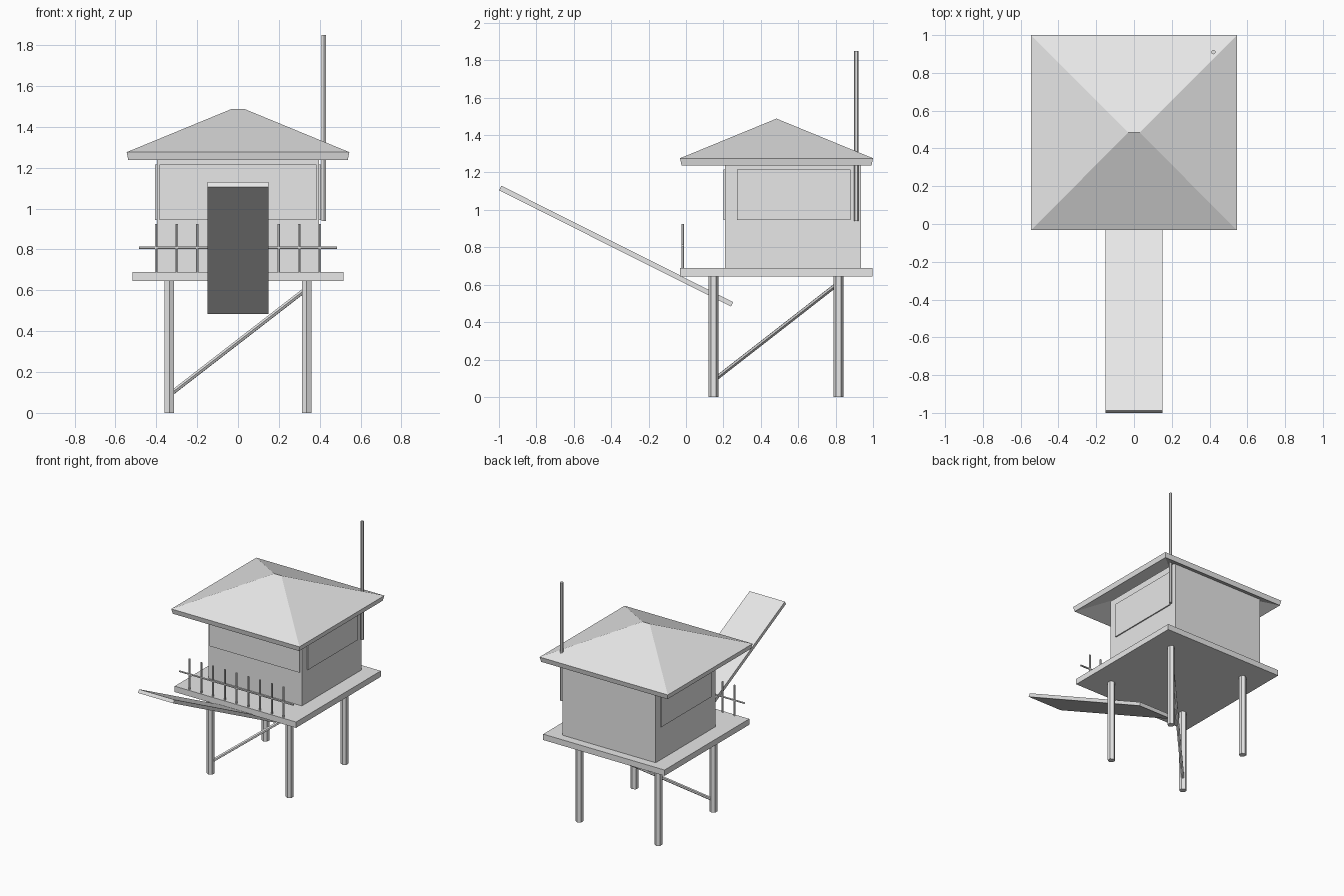
import bpy, bmesh, math
from mathutils import Vector

if "Cube" in bpy.data.objects:
    bpy.data.objects.remove(bpy.data.objects["Cube"])

mat = bpy.data.materials.new("light grey")
mat.diffuse_color = (0.8, 0.8, 0.8, 1)
mat.use_nodes = True
mat.node_tree.nodes["Principled BSDF"].inputs["Base Color"].default_value = mat.diffuse_color

def finish(name, bm):
    bmesh.ops.recalc_face_normals(bm, faces=bm.faces)
    me = bpy.data.meshes.new(name)
    bm.to_mesh(me)
    bm.free()
    me.materials.append(mat)
    ob = bpy.data.objects.new(name, me)
    bpy.context.collection.objects.link(ob)
    return ob

def box(name, lo, hi):
    lo, hi = Vector(lo), Vector(hi)
    bm = bmesh.new()
    bmesh.ops.create_cube(bm, size=1)
    for v in bm.verts:
        v.co = Vector(a * b for a, b in zip(v.co, hi - lo)) + (lo + hi) / 2
    return finish(name, bm)

def rod(name, a, b, r):
    # six-sided rod from a to b
    a, b = Vector(a), Vector(b)
    d = b - a
    bm = bmesh.new()
    bmesh.ops.create_cone(bm, cap_ends=True, segments=6, radius1=r, radius2=r, depth=d.length)
    # put a corner on the y axis, whatever the starting angle of the primitive
    c = max(v.co.y for v in bm.verts)
    if c < r * 0.95:
        for v in bm.verts:
            v.co.x, v.co.y = -v.co.y, v.co.x
    if d.x or d.y:
        q = d.to_track_quat('Z', 'Y')
        for v in bm.verts:
            v.co = q @ v.co
    for v in bm.verts:
        v.co += (a + b) / 2
    return finish(name, bm)

# Platform and cabin
box("platform", (-0.516, -0.032, 0.645), (0.516, 0.998, 0.69))
box("cabin", (-0.397, 0.209, 0.69), (0.397, 0.935, 1.27))

# Shutter panels on front and both sides
box("front_window", (-0.383, 0.2, 0.945), (0.383, 0.2095, 1.215))
for s, side in ((-1, "left"), (1, "right")):
    x = sorted((s * 0.3965, s * 0.406))
    box(side + "_window", (x[0], 0.272, 0.945), (x[1], 0.879, 1.215))

# Legs and the single diagonal brace
for x, side in ((-0.336, "left"), (0.336, "right")):
    for y, end in ((0.147, "front"), (0.815, "back")):
        rod(f"{end}_{side}_leg", (x, y, 0), (x, y, 0.65), 0.027)
rod("diagonal_brace", (-0.336, 0.147, 0.088), (0.336, 0.815, 0.608), 0.0125)

# Front railing
for i in range(9):
    x = -0.4 + 0.1 * i
    rod(f"railing_post_{i + 1}", (x, -0.018, 0.69), (x, -0.018, 0.925), 0.007)
rod("railing_bar", (-0.485, -0.018, 0.808), (0.485, -0.018, 0.808), 0.007)

# Mast at the back right corner
rod("mast", (0.42, 0.91, 0.94), (0.42, 0.91, 1.85), 0.0118)

# Sloping ramp
bm = bmesh.new()
bmesh.ops.create_cube(bm, size=1)
t = math.atan2(-0.622, 1.24)
for v in bm.verts:
    y, z = v.co.y * 1.387, v.co.z * 0.027
    v.co = (v.co.x * 0.3, -0.3735 + y * math.cos(t) - z * math.sin(t),
            0.806 + y * math.sin(t) + z * math.cos(t))
finish("ramp", bm)

# Hipped roof shell: outer and inner skins joined along the eaves
bm = bmesh.new()
def skin(hx, y0, y1, z, top):
    e = [bm.verts.new(p) for p in ((-hx, y0, z), (hx, y0, z), (hx, y1, z), (-hx, y1, z))]
    l, r = (bm.verts.new((s * 0.03, (y0 + y1) / 2, top)) for s in (-1, 1))
    for f in ((e[0], e[1], r, l), (e[1], e[2], r), (e[2], e[3], l, r), (e[3], e[0], l)):
        bm.faces.new(f)
    return e
outer = skin(0.545, -0.032, 1.0, 1.276, 1.488)
inner = skin(0.537, -0.024, 0.992, 1.238, 1.447)
for i in range(4):
    j = (i + 1) % 4
    bm.faces.new((outer[i], outer[j], inner[j], inner[i]))
finish("roof", bm)
